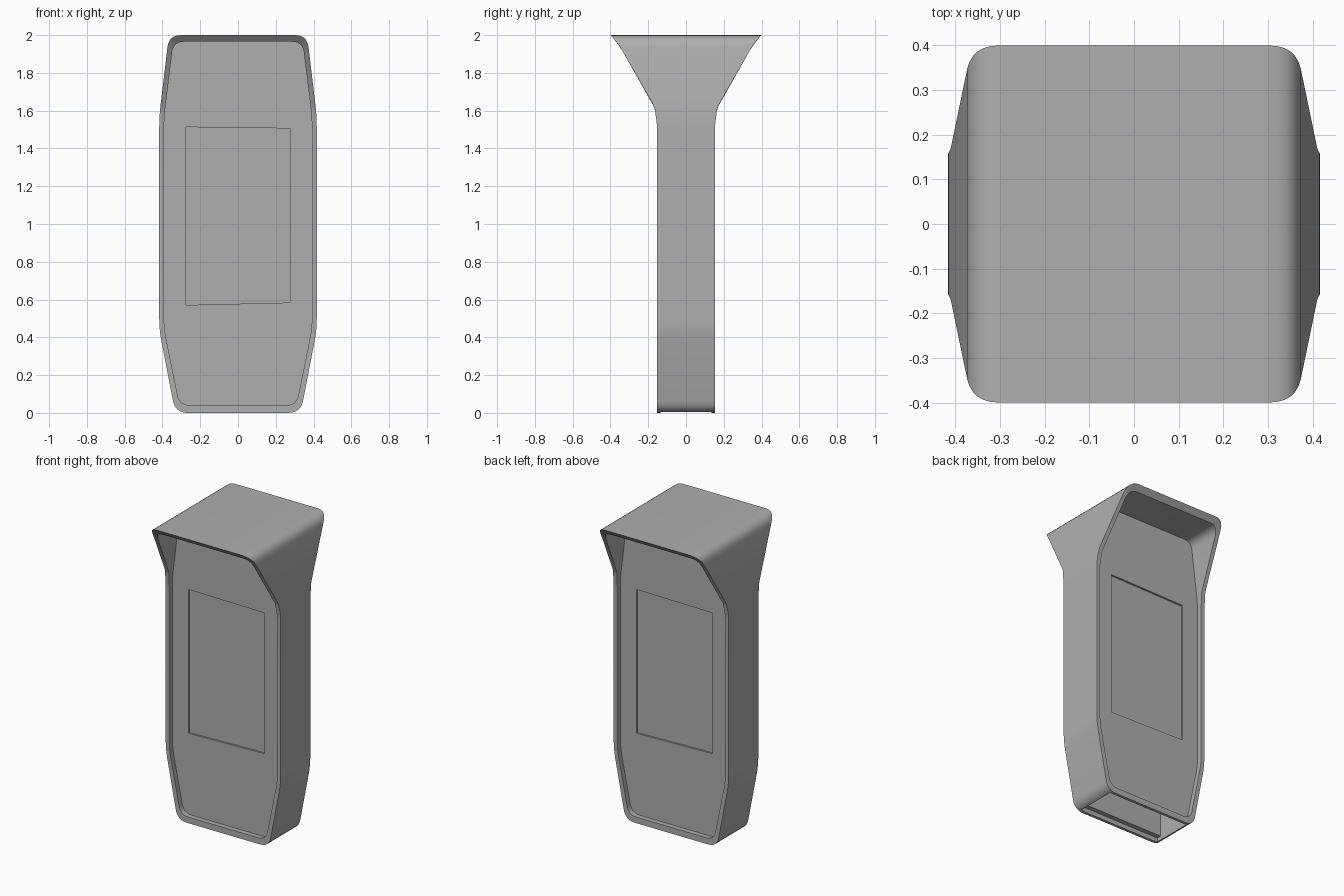
import bpy, bmesh
from mathutils import Vector

if "Cube" in bpy.data.objects:
    bpy.data.objects.remove(bpy.data.objects["Cube"])

# Half depth of the shell at each height (flares into the hood at the top)
DEPTH = [(0, .153), (1.52, .153), (1.62, .167), (1.95, .356), (2, .4)]
PANEL_Y = .12


def half_depth(z):
    for (z0, d0), (z1, d1) in zip(DEPTH, DEPTH[1:]):
        if z <= z1:
            return d0 + (d1 - d0) * (z - z0) / (z1 - z0)
    return DEPTH[-1][1]


def rounded_outline(corners, n=6):
    """Right-hand corners (x, z, cut) -> closed, rounded, mirrored outline."""
    full = corners + [(-x, z, c) for x, z, c in reversed(corners)]
    pts = []
    for i, (x, z, c) in enumerate(full):
        p = Vector((x, z))
        a = p + (Vector(full[i - 1][:2]) - p).normalized() * c
        b = p + (Vector(full[(i + 1) % len(full)][:2]) - p).normalized() * c
        for k in range(n + 1):
            t = k / n
            pts.append(a * (1 - t) ** 2 + p * 2 * t * (1 - t) + b * t * t)
    return pts


def mesh_object(name, bm):
    bmesh.ops.recalc_face_normals(bm, faces=bm.faces)
    me = bpy.data.meshes.new(name)
    bm.to_mesh(me)
    bm.free()
    ob = bpy.data.objects.new(name, me)
    bpy.context.collection.objects.link(ob)
    return ob


def prism(name, pts, y0, y1):
    """Extrude an x/z polygon along y."""
    bm = bmesh.new()
    face = bm.faces.new([bm.verts.new((x, y0, z)) for x, z in pts])
    ext = bmesh.ops.extrude_face_region(bm, geom=[face])
    for v in ext["geom"]:
        if isinstance(v, bmesh.types.BMVert):
            v.co.y = y1
    return mesh_object(name, bm)


# Kiosk body: outer shell, slanted rims and recessed panels as one solid
outer = rounded_outline([(.332, 0, .066), (.417, .44, .06), (.417, 1.57, .06), (.366, 2, .065)])
inner = rounded_outline([(.309, .04, .055), (.391, .445, .05), (.391, 1.565, .05), (.342, 1.965, .055)])

bm = bmesh.new()
loops = []
for side, pts, flat in [(-1, inner, True), (-1, inner, False), (-1, outer, False),
                        (1, outer, False), (1, inner, False), (1, inner, True)]:
    loops.append([bm.verts.new((p.x, side * (PANEL_Y if flat else half_depth(p.y)), p.y))
                  for p in pts])
for a, b in zip(loops, loops[1:]):
    for i in range(len(a)):
        j = (i + 1) % len(a)
        bm.faces.new((a[i], a[j], b[j], b[i]))
bm.faces.new(loops[0])
bm.faces.new(loops[-1])
body = mesh_object("kiosk_body", bm)

# Mid-grey finish
grey = bpy.data.materials.new("mid_grey")
grey.diffuse_color = (.43, .43, .43, 1)
grey.use_nodes = True
grey.node_tree.nodes["Principled BSDF"].inputs["Base Color"].default_value = grey.diffuse_color
body.data.materials.append(grey)

# Cutters: a shallow screen recess on each side, the base opening and its cavity
screen = [(-.276, .571), (.276, .584), (.276, 1.506), (-.276, 1.513)]
back_screen = [(-x, z) for x, z in screen]


def box(x, z0, z1):
    return [(-x, z0), (x, z0), (x, z1), (-x, z1)]


cutters = [
    prism("front_screen_cutter", screen, -.14, -.108),
    prism("back_screen_cutter", back_screen, .108, .14),
    prism("base_opening_cutter", box(.295, -.1, .03), -.135, .135),
    prism("base_cavity_cutter", box(.295, -.05, .5), -.105, .105),
]
for cutter in cutters:
    cutter.data.materials.append(grey)

bpy.context.view_layer.objects.active = body
body.select_set(True)
for cutter in cutters:
    cutter.hide_render = True
    mod = body.modifiers.new(cutter.name, 'BOOLEAN')
    mod.operation = 'DIFFERENCE'
    mod.solver = 'EXACT'
    mod.object = cutter
    bpy.ops.object.modifier_apply(modifier=mod.name)
    bpy.data.objects.remove(cutter)

bpy.ops.object.shade_smooth_by_angle(angle=.5)
